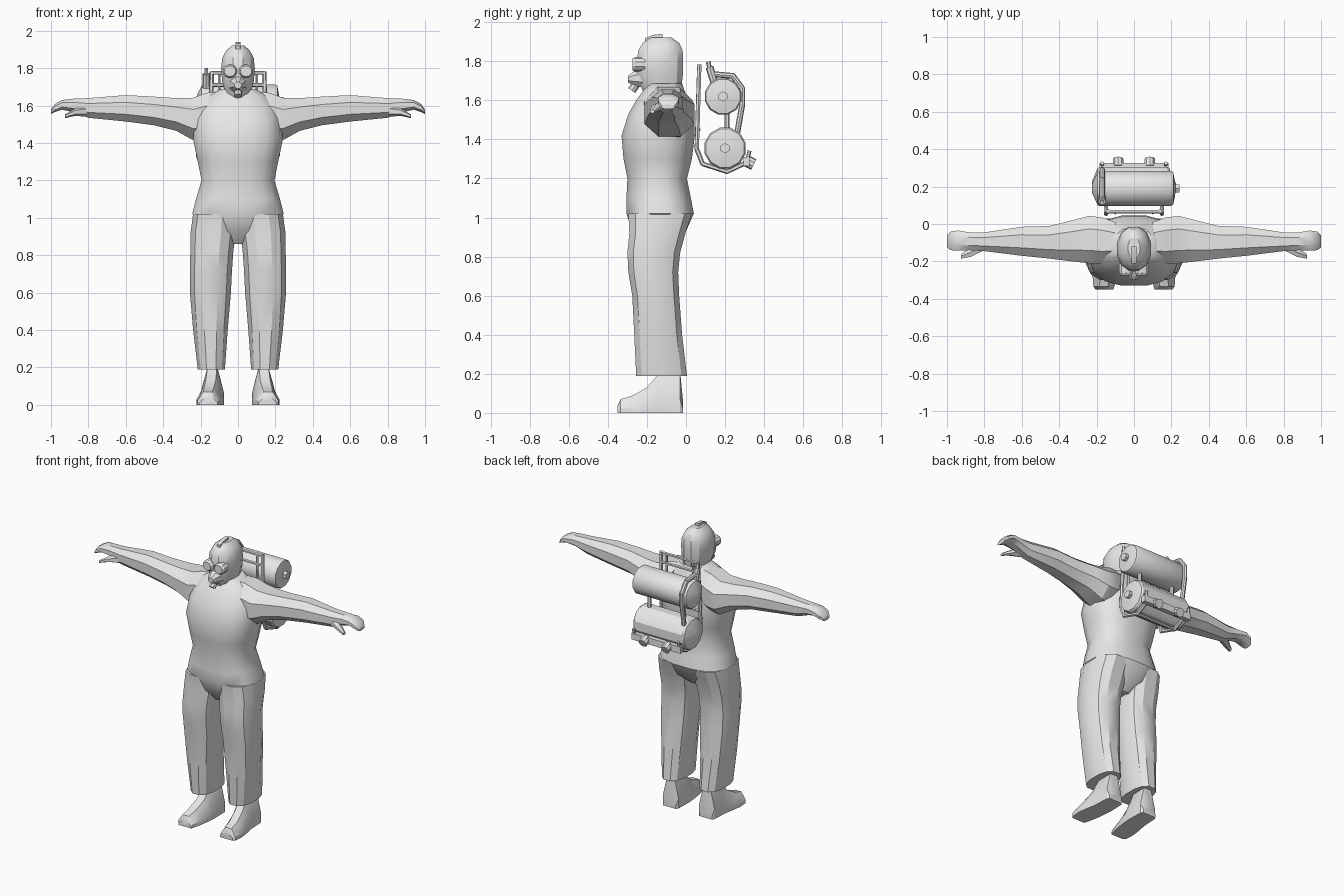
import bpy, bmesh, math
from mathutils import Vector

grey = bpy.data.materials.new("plain_grey")
grey.diffuse_color = (0.8, 0.8, 0.8, 1)


def finish(name, bm, mirror=False, angle=30):
    bmesh.ops.recalc_face_normals(bm, faces=bm.faces)
    me = bpy.data.meshes.new(name)
    bm.to_mesh(me)
    bm.free()
    me.materials.append(grey)
    ob = bpy.data.objects.new(name, me)
    bpy.context.collection.objects.link(ob)
    bpy.ops.object.select_all(action='DESELECT')
    ob.select_set(True)
    bpy.context.view_layer.objects.active = ob
    bpy.ops.object.shade_smooth_by_angle(angle=math.radians(angle))
    if mirror:
        mod = ob.modifiers.new("mirror", 'MIRROR')
        mod.use_mirror_merge = False
    return ob


def rounded(n, p=1.0):
    """Unit section: p = 1 is an ellipse, smaller is boxier."""
    pts = []
    for i in range(n):
        a = 2 * math.pi * (i + 0.5) / n
        c, s = math.cos(a), math.sin(a)
        pts.append((math.copysign(abs(c) ** p, c), math.copysign(abs(s) ** p, s)))
    mu, mv = max(u for u, v in pts), max(v for u, v in pts)
    return [(u / mu, v / mv) for u, v in pts]


def loft(name, axis, section, rings, mirror=False, angle=30):
    """Skin rings of (position, u0, u1, v0, v1) along an axis."""
    bm = bmesh.new()
    loops = []
    for t, u0, u1, v0, v1 in rings:
        loop = []
        for su, sv in section:
            u = (u0 + u1) / 2 + su * (u1 - u0) / 2
            v = (v0 + v1) / 2 + sv * (v1 - v0) / 2
            co = {'x': (t, u, v), 'y': (u, t, v), 'z': (u, v, t)}[axis]
            loop.append(bm.verts.new(co))
        loops.append(loop)
    n = len(section)
    for a, b in zip(loops, loops[1:]):
        for i in range(n):
            j = (i + 1) % n
            bm.faces.new((a[i], a[j], b[j], b[i]))
    bm.faces.new(loops[0])
    bm.faces.new(loops[-1])
    return finish(name, bm, mirror, angle)


def rod(name, points, r, mirror=False, sides=6):
    """Straight pipe segments joined through a list of points."""
    bm = bmesh.new()
    pts = [Vector(p) for p in points]
    for a, b in zip(pts, pts[1:]):
        d = b - a
        m = d.to_track_quat('Z', 'Y').to_matrix().to_4x4()
        m.translation = (a + b) / 2
        bmesh.ops.create_cone(bm, cap_ends=True, segments=sides, radius1=r,
                              radius2=r, depth=d.length + r * 0.5, matrix=m)
    return finish(name, bm, mirror)


# Overalls: torso with hips, chest and sloping shoulders
loft("torso", 'z', rounded(16, 0.8), [
    (0.86, -0.05, 0.05, -0.22, -0.08),
    (0.93, -0.15, 0.15, -0.275, 0.0),
    (1.02, -0.245, 0.245, -0.305, 0.04),
    (1.10, -0.225, 0.225, -0.305, 0.025),
    (1.20, -0.195, 0.195, -0.30, 0.005),
    (1.30, -0.215, 0.215, -0.32, 0.03),
    (1.42, -0.24, 0.24, -0.33, 0.045),
    (1.53, -0.23, 0.23, -0.295, 0.04),
    (1.60, -0.20, 0.20, -0.255, 0.015),
    (1.655, -0.155, 0.155, -0.215, -0.01),
    (1.685, -0.10, 0.10, -0.19, -0.02)])

# Trouser legs
loft("trouser_leg", 'z', rounded(12, 0.8), [
    (0.19, 0.07, 0.215, -0.255, 0.005),
    (0.40, 0.055, 0.24, -0.265, -0.02),
    (0.60, 0.038, 0.257, -0.275, -0.035),
    (0.72, 0.032, 0.257, -0.295, -0.04),
    (0.82, 0.025, 0.255, -0.30, -0.03),
    (0.92, 0.012, 0.254, -0.29, -0.003),
    (1.02, 0.01, 0.24, -0.295, 0.03)], mirror=True)

# Boots with wide soles and narrow ankles
boot = [(-1, -1), (-1, -0.35), (-0.6, 0.6), (-0.4, 1),
        (0.4, 1), (0.6, 0.6), (1, -0.35), (1, -1)]
loft("boot", 'y', boot, [
    (-0.35, 0.11, 0.205, 0, 0.04),
    (-0.335, 0.105, 0.217, 0, 0.07),
    (-0.27, 0.09, 0.222, 0, 0.09),
    (-0.20, 0.08, 0.212, 0, 0.13),
    (-0.14, 0.075, 0.20, 0, 0.20),
    (-0.03, 0.078, 0.195, 0, 0.21),
    (-0.015, 0.09, 0.185, 0, 0.06)], mirror=True)

# Arms ending in flattened hands
loft("arm", 'x', rounded(8, 0.9), [
    (0.10, -0.20, 0.01, 1.45, 1.675),
    (0.17, -0.215, 0.035, 1.41, 1.668),
    (0.24, -0.21, 0.043, 1.415, 1.642),
    (0.33, -0.20, 0.02, 1.465, 1.64),
    (0.45, -0.185, -0.01, 1.495, 1.648),
    (0.60, -0.17, -0.015, 1.515, 1.656),
    (0.80, -0.145, -0.045, 1.535, 1.64),
    (0.88, -0.14, -0.045, 1.565, 1.637),
    (0.94, -0.142, -0.035, 1.578, 1.63),
    (0.98, -0.14, -0.04, 1.565, 1.608),
    (1.00, -0.125, -0.06, 1.555, 1.578)], mirror=True)
loft("thumb", 'x', rounded(6), [
    (0.80, -0.14, -0.08, 1.54, 1.60),
    (0.87, -0.175, -0.125, 1.545, 1.585),
    (0.925, -0.185, -0.16, 1.533, 1.553)], mirror=True)

# Hooded head
loft("head", 'z', rounded(12, 0.9), [
    (1.62, -0.065, 0.065, -0.21, -0.04),
    (1.68, -0.072, 0.072, -0.235, -0.022),
    (1.73, -0.085, 0.085, -0.255, -0.016),
    (1.80, -0.09, 0.09, -0.25, -0.015),
    (1.855, -0.084, 0.084, -0.245, -0.017),
    (1.895, -0.063, 0.063, -0.22, -0.035),
    (1.922, -0.032, 0.032, -0.18, -0.075)])

# Mask: muzzle, filter, goggles and crest strap
loft("mask_muzzle", 'y', rounded(8), [
    (-0.20, -0.055, 0.055, 1.66, 1.77),
    (-0.265, -0.037, 0.037, 1.675, 1.75),
    (-0.298, -0.018, 0.018, 1.692, 1.725)])
rod("mask_filter", [(0, -0.25, 1.69), (0, -0.275, 1.655)], 0.022, sides=8)
loft("goggle", 'y', rounded(10), [
    (-0.21, 0.008, 0.08, 1.748, 1.82),
    (-0.262, 0.006, 0.08, 1.747, 1.821),
    (-0.275, 0.014, 0.072, 1.755, 1.813)], mirror=True)
box = [(-1, -1), (1, -1), (1, 1), (-1, 1)]
loft("crest_strap", 'y', box, [
    (-0.21, -0.012, 0.012, 1.895, 1.918),
    (-0.17, -0.013, 0.013, 1.91, 1.935),
    (-0.12, -0.013, 0.013, 1.915, 1.94)])


def tank(name, y, z, r, x0, x1):
    """Horizontal cylinder with shallow conical ends and a centre knob."""
    rings = [(x, y - k, y + k, z - k, z + k) for x, k in
             ((x0 - 0.03, r * 0.25), (x0, r * 0.93), (x0 + 0.012, r),
              (x1 - 0.012, r), (x1, r * 0.93), (x1 + 0.012, r * 0.25))]
    loft(name, 'x', rounded(12), rings)
    rod(name + "_knob", [(x1, y, z), (x1 + 0.028, y, z)], 0.026)


# Backpack tanks
tank("upper_tank", 0.19, 1.62, 0.093, -0.195, 0.21)
tank("lower_tank", 0.20, 1.355, 0.105, -0.195, 0.19)

# Carrying frame around the tanks
rod("frame_side", [(0.14, 0.068, 1.78), (0.15, 0.055, 1.35), (0.15, 0.085, 1.275),
                   (0.15, 0.21, 1.235), (0.15, 0.305, 1.28)], 0.012, mirror=True)
rod("frame_inner_post", [(0.10, 0.068, 1.78), (0.10, 0.06, 1.50)], 0.008, mirror=True)
for i, z in enumerate((1.775, 1.71, 1.45)):
    rod("frame_crossbar_%d" % i, [(-0.14, 0.065, z), (0.14, 0.065, z)], 0.01)
rod("frame_foot_bar", [(-0.15, 0.21, 1.235), (0.15, 0.21, 1.235)], 0.01)
rod("tank_link", [(0.13, 0.21, 1.43), (0.13, 0.21, 1.55)], 0.013, mirror=True)

# Rear rail with two round caps
loft("rear_rail", 'x', box, [(-0.185, 0.295, 0.325, 1.265, 1.31),
                             (0.185, 0.295, 0.325, 1.265, 1.31)])
rod("rear_cap", [(0.085, 0.31, 1.29), (0.085, 0.34, 1.275)], 0.03, mirror=True, sides=10)
rod("rear_handle", [(0.17, 0.31, 1.28), (0.17, 0.325, 1.34)], 0.01, mirror=True)

# Valve and hose on one side
rod("valve", [(-0.17, 0.145, 1.69), (-0.17, 0.122, 1.765)], 0.02, sides=8)
rod("valve_tip", [(-0.17, 0.122, 1.76), (-0.17, 0.114, 1.795)], 0.012)
rod("hose", [(-0.17, 0.13, 1.735), (-0.17, 0.24, 1.725), (-0.17, 0.288, 1.66),
             (-0.17, 0.288, 1.58), (-0.17, 0.26, 1.42)], 0.015, sides=8)
